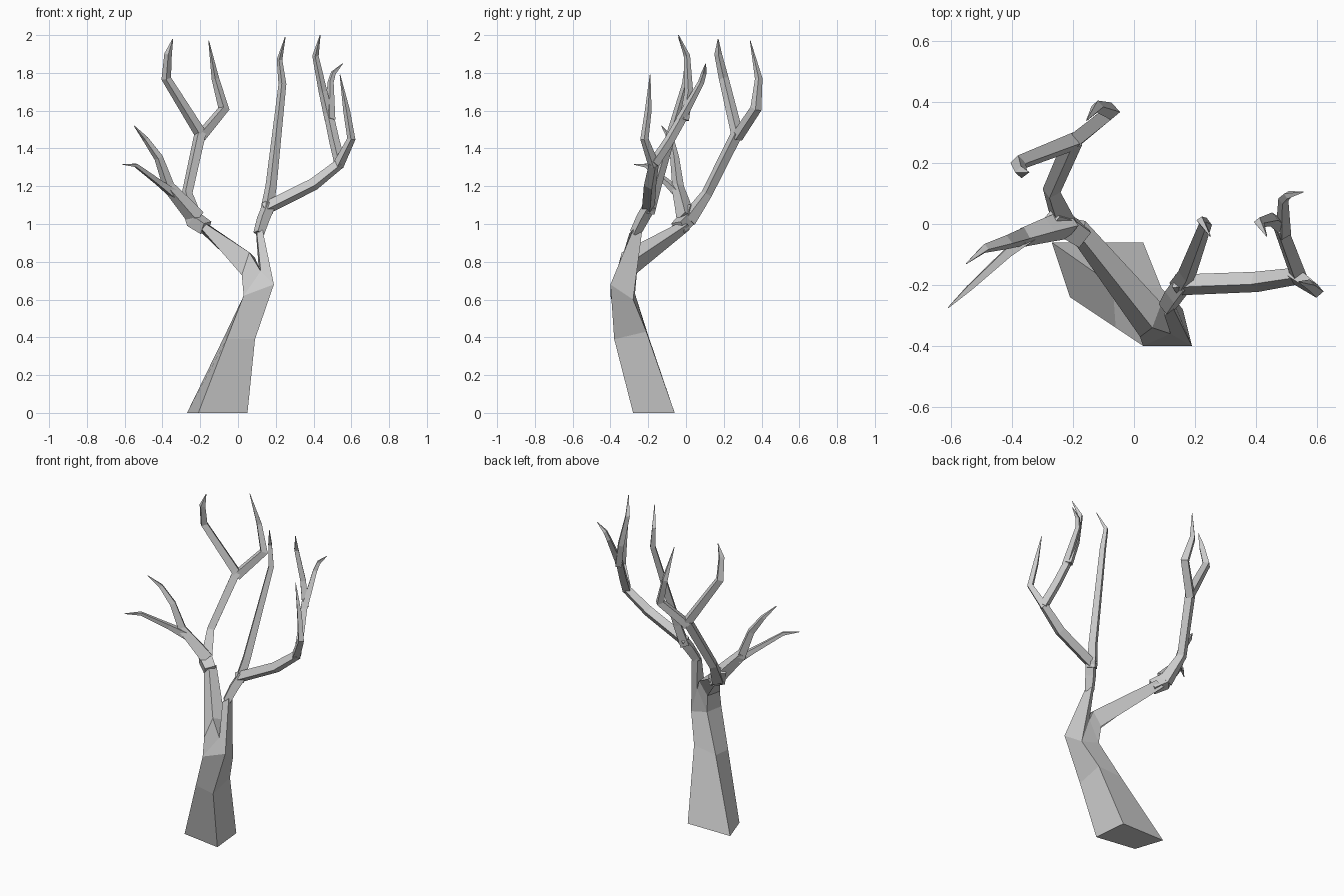
import bpy, bmesh, math
from mathutils import Vector

cube = bpy.data.objects.get("Cube")
if cube:
    bpy.data.objects.remove(cube, do_unlink=True)

bark = bpy.data.materials.new("grey bark")
bark.use_nodes = True
GREY = (0.6, 0.6, 0.6, 1)
bark.diffuse_color = GREY
bark.node_tree.nodes["Principled BSDF"].inputs["Base Color"].default_value = GREY


def finish(name, bm):
    bmesh.ops.remove_doubles(bm, verts=bm.verts, dist=0.0005)
    bmesh.ops.recalc_face_normals(bm, faces=bm.faces)
    mesh = bpy.data.meshes.new(name)
    bm.to_mesh(mesh)
    bm.free()
    mesh.materials.append(bark)
    bpy.context.collection.objects.link(bpy.data.objects.new(name, mesh))


def loft(bm, rings, cap_start=False, cap_end=False):
    """Bridge successive rings of corners with flat quads."""
    vs = [[bm.verts.new(p) for p in ring] for ring in rings]
    for low, high in zip(vs, vs[1:]):
        n = len(low)
        for i in range(n):
            j = (i + 1) % n
            bm.faces.new((low[i], low[j], high[j], high[i]))
    if cap_start:
        bm.faces.new(vs[0])
    if cap_end:
        bm.faces.new(vs[-1])


def branch(name, path, radii, sides=4):
    """Angular tapering limb along a path, closed at both ends."""
    pts = [Vector(p) for p in path]
    side = Vector((0.8, 0.6, 0))
    rings = []
    for i, p in enumerate(pts):
        before = (p - pts[i - 1]).normalized() if i else Vector()
        after = (pts[i + 1] - p).normalized() if i + 1 < len(pts) else Vector()
        axis = (before + after).normalized()
        side = (side - axis * side.dot(axis)).normalized()
        other = axis.cross(side)
        ring = []
        for k in range(sides):
            a = 2 * math.pi * (k + 0.5) / sides
            ring.append(p + (side * math.cos(a) + other * math.sin(a)) * radii[i])
        rings.append(ring)
    bm = bmesh.new()
    loft(bm, rings, True, True)
    finish(name, bm)


# Trunk: leaning four-sided column that splits into two arms
fl, fr, br, bl = (.03, -.40, .62), (.19, -.40, .68), (.16, -.28, .60), (.04, -.27, .63)
crotch_front, crotch_back = (.12, -.36, .75), (.11, -.27, .76)
base = [(-.21, -.24, 0), (.05, -.28, 0), (.03, -.06, 0), (-.27, -.06, 0)]
waist = [(-.06, -.34, .39), (.09, -.38, .39), (.09, -.21, .43), (-.07, -.20, .41)]
bm = bmesh.new()
loft(bm, [base, waist, [fl, fr, br, bl]], cap_start=True)
loft(bm, [[fl, crotch_front, crotch_back, bl],
          [(.02, -.37, .73), (.06, -.34, .85), (.09, -.26, .82), (.03, -.26, .74)],
          [(-.19, -.07, .97), (-.17, -.05, 1.0), (-.16, .01, 1.0), (-.21, .02, .97)]],
     cap_end=True)
loft(bm, [[crotch_front, fr, br, crotch_back],
          [(.10, -.30, .95), (.13, -.28, .97), (.12, -.23, .98), (.095, -.25, .96)]],
     cap_end=True)
for corners in ((fl, fr, crotch_front), (br, bl, crotch_back)):
    bm.faces.new([bm.verts.new(p) for p in corners])
finish("trunk", bm)

# Right-hand crown
branch("right_knuckle", [(-.17, -.04, .98), (-.23, .0, 1.02), (-.27, .02, 1.09)], [.045, .05, .03])
branch("right_tall_limb", [(-.23, .01, 1.02), (-.27, .11, 1.16), (-.20, .27, 1.48)], [.045, .03, .032])
branch("right_tall_outer_twig",
       [(-.20, .27, 1.48), (-.38, .20, 1.77), (-.37, .17, 1.9), (-.345, .17, 1.98)],
       [.032, .026, .02, .002])
branch("right_tall_inner_twig",
       [(-.20, .27, 1.46), (-.075, .37, 1.61), (-.12, .385, 1.77), (-.155, .34, 1.97)],
       [.032, .03, .02, .002])
branch("right_low_limb", [(-.22, .0, 1.03), (-.29, -.02, 1.11), (-.37, -.045, 1.20)], [.05, .042, .032])
branch("right_low_upper_twig",
       [(-.36, -.04, 1.18), (-.42, -.06, 1.35), (-.49, -.08, 1.45), (-.55, -.13, 1.52)],
       [.032, .024, .016, .002])
branch("right_low_outer_twig",
       [(-.34, -.035, 1.16), (-.42, -.10, 1.22), (-.54, -.21, 1.31), (-.61, -.275, 1.315)],
       [.03, .02, .013, .002])

# Left-hand crown
branch("left_neck", [(.11, -.27, .95), (.135, -.23, 1.03), (.165, -.19, 1.10)], [.03, .035, .035])
branch("left_tall_limb",
       [(.15, -.20, 1.06), (.175, -.16, 1.2), (.235, .0, 1.74), (.22, .01, 1.87), (.25, -.04, 1.99)],
       [.035, .03, .021, .015, .002])
branch("left_spreading_limb",
       [(.14, -.20, 1.08), (.40, -.19, 1.21), (.54, -.17, 1.32)], [.035, .034, .028])
branch("left_outer_twig",
       [(.53, -.17, 1.31), (.60, -.22, 1.45), (.575, -.20, 1.6), (.54, -.19, 1.79)],
       [.03, .022, .018, .002])
branch("left_inner_limb",
       [(.54, -.17, 1.32), (.51, -.09, 1.44), (.48, -.01, 1.58)], [.03, .028, .026])
branch("left_inner_back_twig",
       [(.49, -.03, 1.55), (.49, .08, 1.75), (.505, .095, 1.80), (.555, .105, 1.85)],
       [.026, .017, .014, .002])
branch("left_inner_tall_twig",
       [(.485, -.01, 1.55), (.45, .015, 1.70), (.41, .005, 1.89), (.435, -.04, 2.0)],
       [.026, .023, .017, .002])
